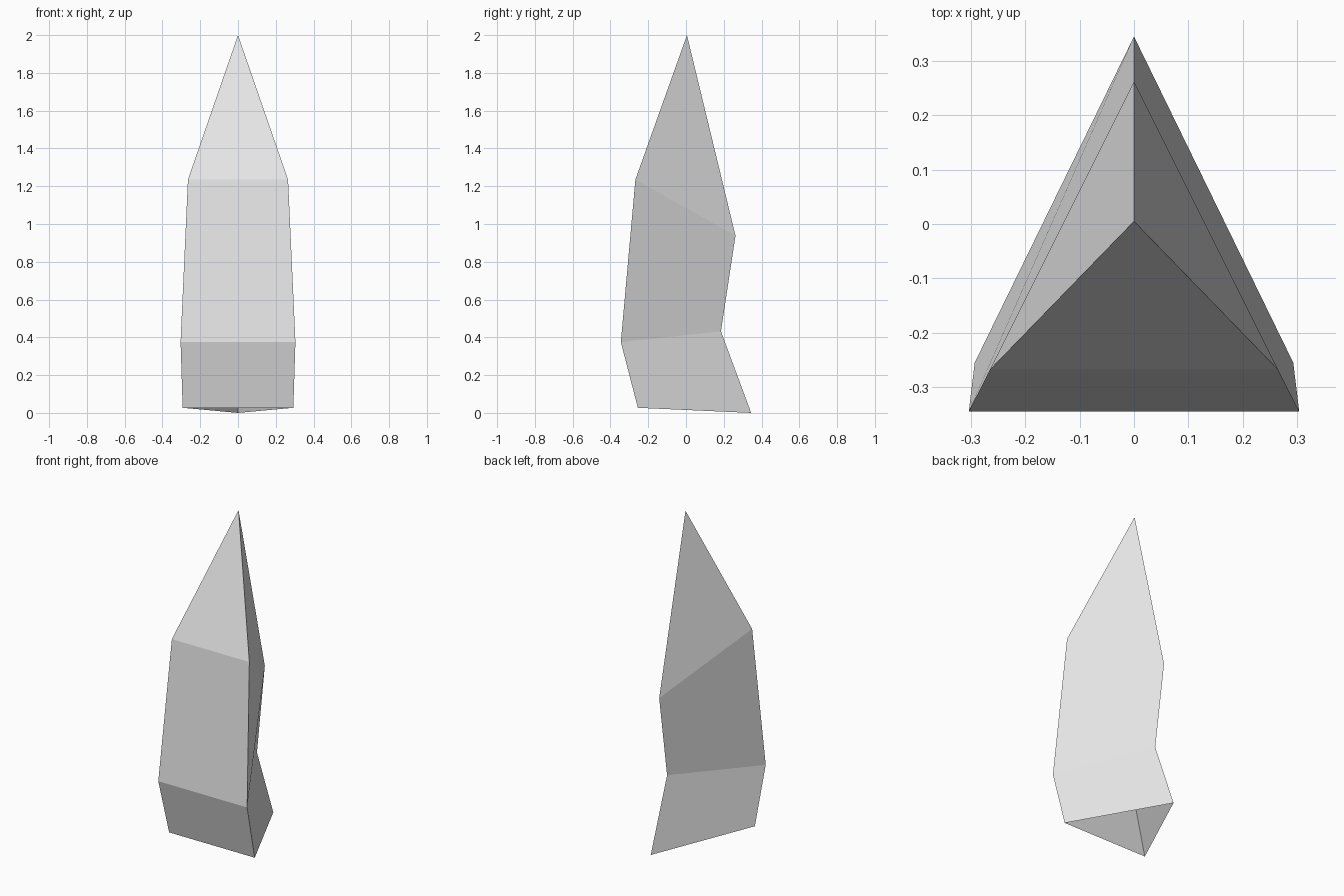
import bpy
import bmesh

# Remove the default cube
cube = bpy.data.objects.get("Cube")
if cube:
    bpy.data.objects.remove(cube, do_unlink=True)

# One plain grey material
grey = bpy.data.materials.new("light_grey")
grey.use_nodes = True
colour = (0.8, 0.8, 0.8, 1.0)
grey.diffuse_color = colour
grey.node_tree.nodes["Principled BSDF"].inputs["Base Color"].default_value = colour

# Triangular rings from the bottom up: half width, front y, front z, back y, back z
rings = [
    (0.293, -0.255, 0.027, 0.345, 0.0),
    (0.304, -0.345, 0.375, 0.185, 0.432),
    (0.265, -0.268, 1.235, 0.262, 0.938),
]
tip_point = (0, 0.005, 2)

# Shard: side walls between rings, closed by a point, open underneath
bm = bmesh.new()
loops = []
for w, fy, fz, by, bz in rings:
    corners = [(-w, fy, fz), (w, fy, fz), (0, by, bz)]
    loops.append([bm.verts.new(c) for c in corners])
tip = bm.verts.new(tip_point)

for i in range(3):
    j = (i + 1) % 3
    for low, high in zip(loops, loops[1:]):
        bm.faces.new((low[i], low[j], high[j], high[i]))
    bm.faces.new((loops[-1][i], loops[-1][j], tip))

mesh = bpy.data.meshes.new("shard")
bm.to_mesh(mesh)
bm.free()
mesh.materials.append(grey)
shard = bpy.data.objects.new("shard", mesh)
bpy.context.collection.objects.link(shard)
